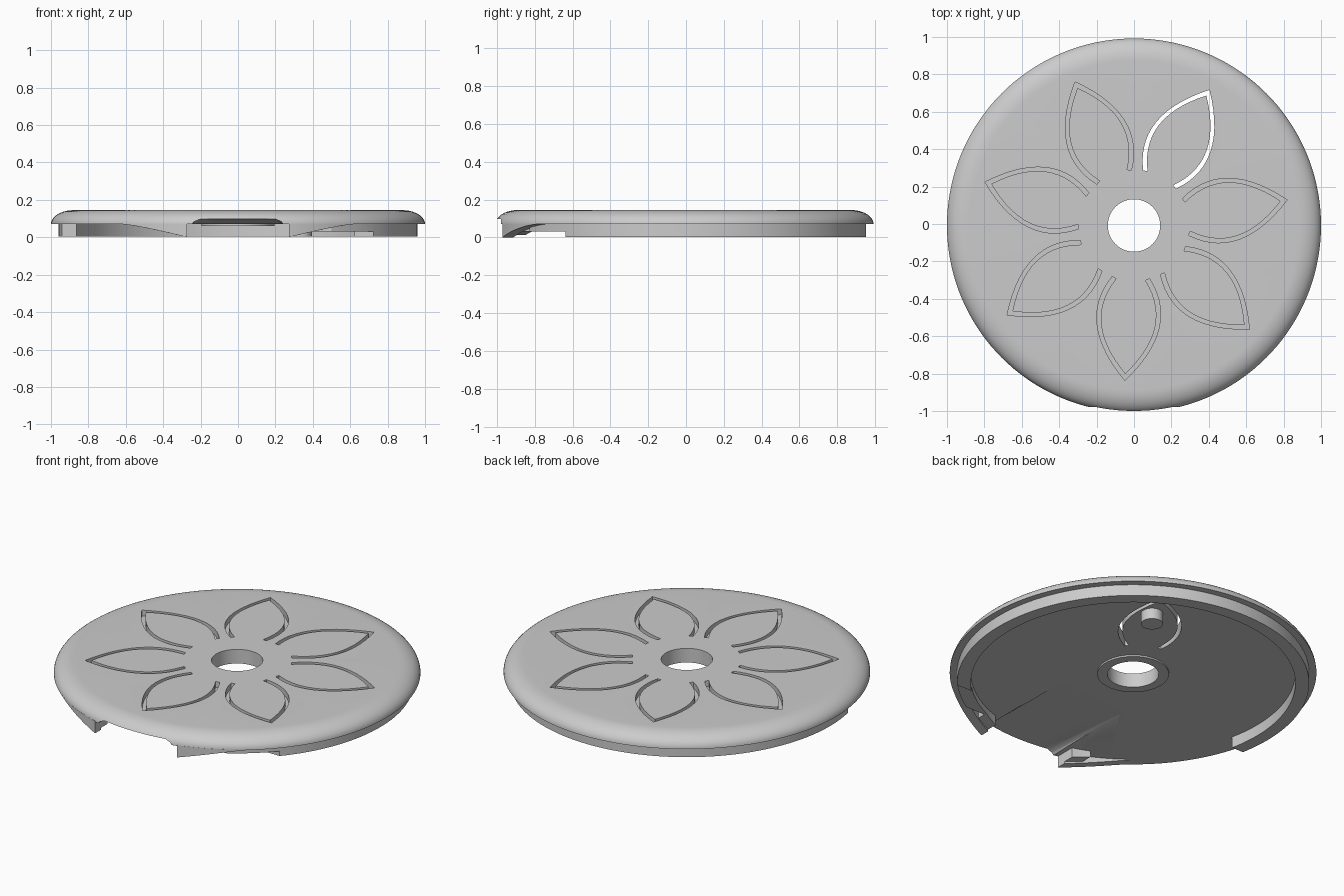
import bpy, bmesh
from math import sin, cos, asin, pi, radians

old = bpy.data.objects.get("Cube")
if old:
    bpy.data.objects.remove(old, do_unlink=True)

SHIFT = -0.008          # the disc sits slightly behind the overall centre
TOP, UNDER = 0.145, 0.07
STEPS = 144

grey = bpy.data.materials.new("light grey plastic")
grey.use_nodes = True
colour = (0.6, 0.6, 0.6, 1)
grey.diffuse_color = colour
grey.node_tree.nodes["Principled BSDF"].inputs["Base Color"].default_value = colour


def make(name, bm):
    bmesh.ops.recalc_face_normals(bm, faces=bm.faces)
    mesh = bpy.data.meshes.new(name)
    bm.to_mesh(mesh)
    bm.free()
    mesh.materials.append(grey)
    ob = bpy.data.objects.new(name, mesh)
    ob.location.y = SHIFT
    bpy.context.collection.objects.link(ob)
    return ob


def activate(ob):
    bpy.ops.object.select_all(action='DESELECT')
    ob.select_set(True)
    bpy.context.view_layer.objects.active = ob


def loft(bm, rings, closed=False):
    """Skin a row of equal cross-sections, capping the ends unless closed."""
    rings = [[bm.verts.new(p) for p in ring] for ring in rings]
    n = len(rings[0])
    pairs = list(zip(rings, rings[1:]))
    if closed:
        pairs.append((rings[-1], rings[0]))
    for a, b in pairs:
        for i in range(n):
            j = (i + 1) % n
            bm.faces.new((a[i], a[j], b[j], b[i]))
    if not closed:
        bm.faces.new(rings[0])
        bm.faces.new(rings[-1])


def arc_wall(name, r_in, r_out, start, end, bottom, top=UNDER + 0.004, n=40):
    """Curved wall; start and end give the angle at a radius, bottom the height."""
    rings = []
    for k in range(n + 1):
        s = k / n
        z = bottom(s)
        ring = []
        for r, h in ((r_in, z), (r_out, z), (r_out, top), (r_in, top)):
            a = start(r) + (end(r) - start(r)) * s
            ring.append((r * cos(a), r * sin(a), h))
        rings.append(ring)
    bm = bmesh.new()
    loft(bm, rings)
    return make(name, bm)


def cut(target, cutter):
    cutter.hide_render = True
    mod = target.modifiers.new("cut", 'BOOLEAN')
    mod.operation = 'DIFFERENCE'
    mod.solver = 'EXACT'
    mod.object = cutter
    activate(target)
    bpy.ops.object.modifier_apply(modifier=mod.name)
    bpy.data.objects.remove(cutter, do_unlink=True)


# Lid plate: turned profile with a rounded rim, centre hole and collar
profile = [(0.14, 0.06), (0.195, 0.06), (0.195, UNDER), (1, UNDER)]
for k in range(1, 11):
    t = k / 10 * pi / 2
    profile.append((0.88 + 0.12 * cos(t), UNDER + (TOP - UNDER) * sin(t)))
profile.append((0.14, TOP))
bm = bmesh.new()
loft(bm, [[(r * cos(a), r * sin(a), z) for r, z in profile]
          for a in (2 * pi * k / STEPS for k in range(STEPS))], closed=True)
plate = make("lid_plate", bm)


# Seven petal outlines: shallow grooves, one cut right through
def curve(p0, p1, p2, n=14):
    return [tuple((1 - t) ** 2 * a + 2 * t * (1 - t) * b + t * t * c
                  for a, b, c in zip(p0, p1, p2))
            for t in (k / n for k in range(n + 1))]


def mirrored(half):
    return half + [(u, -w) for u, w in reversed(half[:-1])]


outer = mirrored(curve((0.28, 0.1), (0.53, 0.28), (0.83, 0)))
inner = mirrored(curve((0.29, 0.079), (0.53, 0.25), (0.795, 0)))
bm = bmesh.new()
for k in range(7):
    a = radians(60.9) - 2 * pi * k / 7
    z0 = 0.0 if k == 0 else 0.11
    rings = []
    for p, q in zip(outer, inner):
        rings.append([(u * cos(a) - w * sin(a), u * sin(a) + w * cos(a), z)
                      for (u, w), z in ((p, z0), (q, z0), (q, 0.2), (p, 0.2))])
    loft(bm, rings)
cut(plate, make("petal_cutter", bm))

# Spout channel: ramp rising towards the front edge
front = [(0.275, -0.02), (0.258, 0.06), (0.235, 0.085), (0.2, 0.1)]
back = [(0.24, 0.0), (0.24, 0.03), (0.24, 0.06), (0.235, 0.069)]
bm = bmesh.new()
loft(bm, [[(x, y, z) for x, z in half] + [(-x, y, z) for x, z in reversed(half)]
          for half, y in ((back, -0.35), (front, -1.05))])
cut(plate, make("spout_cutter", bm))


# Locating ring under the plate, open at the front
def at_y(y):
    return lambda r: asin(y / r)


arc_wall("locating_ring", 0.885, 0.96, at_y(-0.63),
         lambda r: pi - asin(-0.19 / r), lambda s: 0.003, n=110)
arc_wall("low_ring_section", 0.885, 0.96, at_y(-0.82), at_y(-0.63),
         lambda s: 0.032, n=14)


# Lips sweeping down to the spout, with a stiffening lug behind each
def at_x(x):
    return lambda r: -pi / 2 + asin(x / r)


for side, word in ((1, "left"), (-1, "right")):
    arc_wall(word + "_spout_lip", 0.945, 1.0, at_x(0.62 * side), at_x(0.272 * side),
             lambda s: UNDER * (1 - s ** 1.35))
    arc_wall(word + "_spout_lug", 0.885, 0.95, at_x(0.37 * side), at_x(0.272 * side),
             lambda s: 0.032 - 0.02 * s, n=8)

# Push peg under the loose petal
bm = bmesh.new()
loft(bm, [[(0.335 + 0.06 * cos(a), 0.56 + 0.06 * sin(a), z)
           for a in (2 * pi * k / 32 for k in range(32))] for z in (0.005, 0.075)])
make("button_peg", bm)

for ob in bpy.context.scene.objects:
    if ob.type == 'MESH' and grey.name in ob.data.materials:
        activate(ob)
        bpy.ops.object.shade_smooth_by_angle(angle=radians(30))
